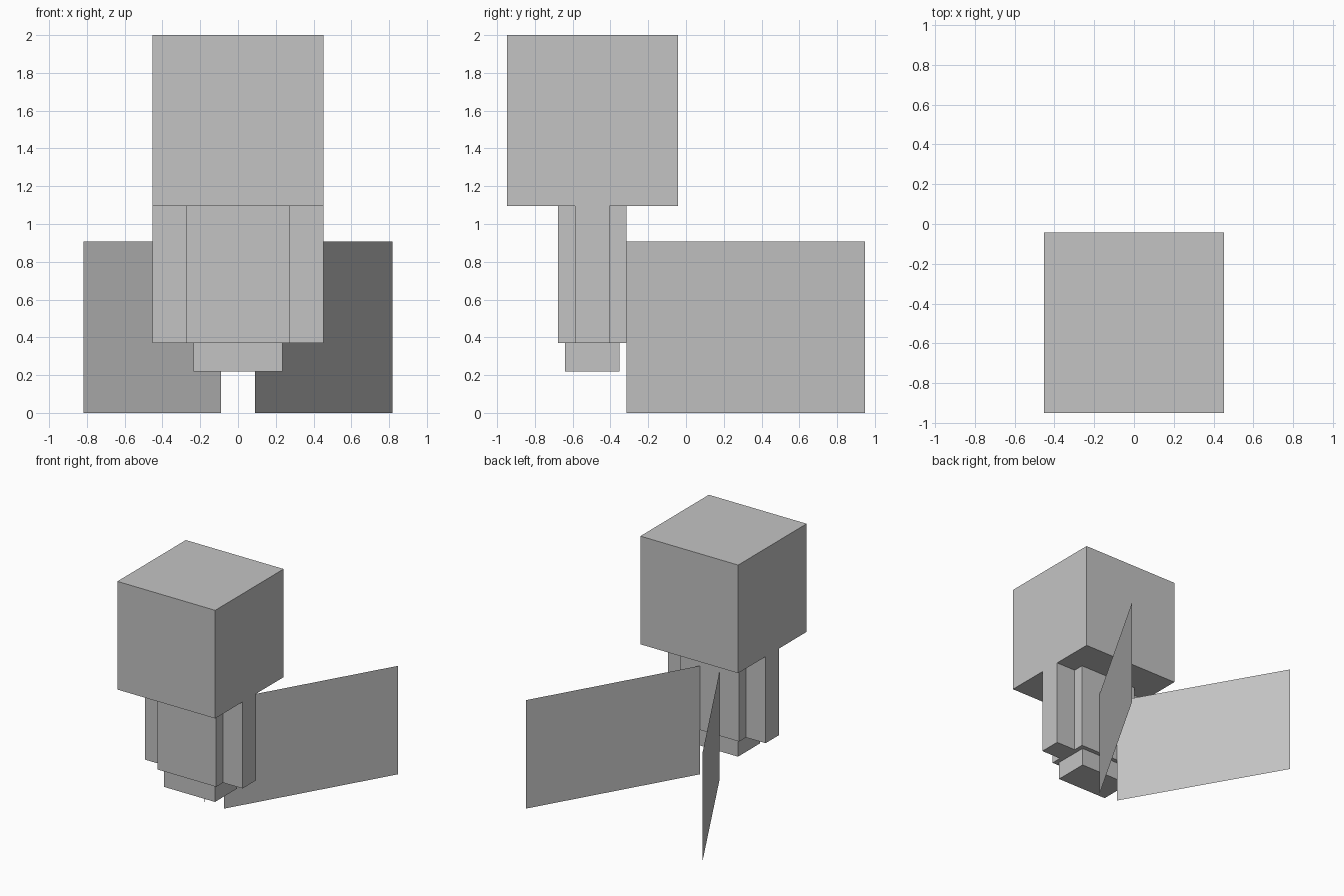
import bpy
import bmesh

default_cube = bpy.data.objects.get("Cube")
if default_cube:
    bpy.data.objects.remove(default_cube, do_unlink=True)

UNIT = 2 / 11.04      # size of one block unit
CENTRE_Y = -0.496     # front-to-back centre of the figure
HEM = 0.37            # bottom of the torso and arms
NECK = HEM + 4 * UNIT

# Single plain colour
grey = bpy.data.materials.new("plain grey")
grey.use_nodes = True
colour = (0.55, 0.55, 0.55, 1)
grey.diffuse_color = colour
grey.node_tree.nodes["Principled BSDF"].inputs["Base Color"].default_value = colour


def add_object(name, bm):
    mesh = bpy.data.meshes.new(name)
    bm.to_mesh(mesh)
    bm.free()
    mesh.materials.append(grey)
    obj = bpy.data.objects.new(name, mesh)
    bpy.context.collection.objects.link(obj)
    return obj


def box(name, x, bottom, top, width, depth):
    bm = bmesh.new()
    bmesh.ops.create_cube(bm, size=1)
    bmesh.ops.scale(bm, vec=(width, depth, top - bottom), verts=bm.verts)
    bmesh.ops.translate(bm, vec=(x, CENTRE_Y, (bottom + top) / 2), verts=bm.verts)
    return add_object(name, bm)


# Head, torso and the slimmer robe below it
box("head", 0, NECK, 2, 5 * UNIT, 5 * UNIT)
box("torso", 0, HEM, NECK, 3 * UNIT, 2 * UNIT)
box("robe", 0, 0.22, 1.05, 2.6 * UNIT, 1.6 * UNIT)

for side, sign in (("left", 1), ("right", -1)):
    # Slim arms against the torso
    box(side + "_arm", sign * 2 * UNIT, HEM, NECK, UNIT, UNIT)

    # Flat wings spreading backwards
    bm = bmesh.new()
    near, far = (sign * 0.09, -0.314), (sign * 0.817, 0.947)
    corners = [(*near, 0), (*far, 0), (*far, 0.908), (*near, 0.908)]
    wing = bm.faces.new([bm.verts.new(c) for c in corners])
    if sign < 0:
        wing.normal_flip()
    add_object(side + "_wing", bm)
